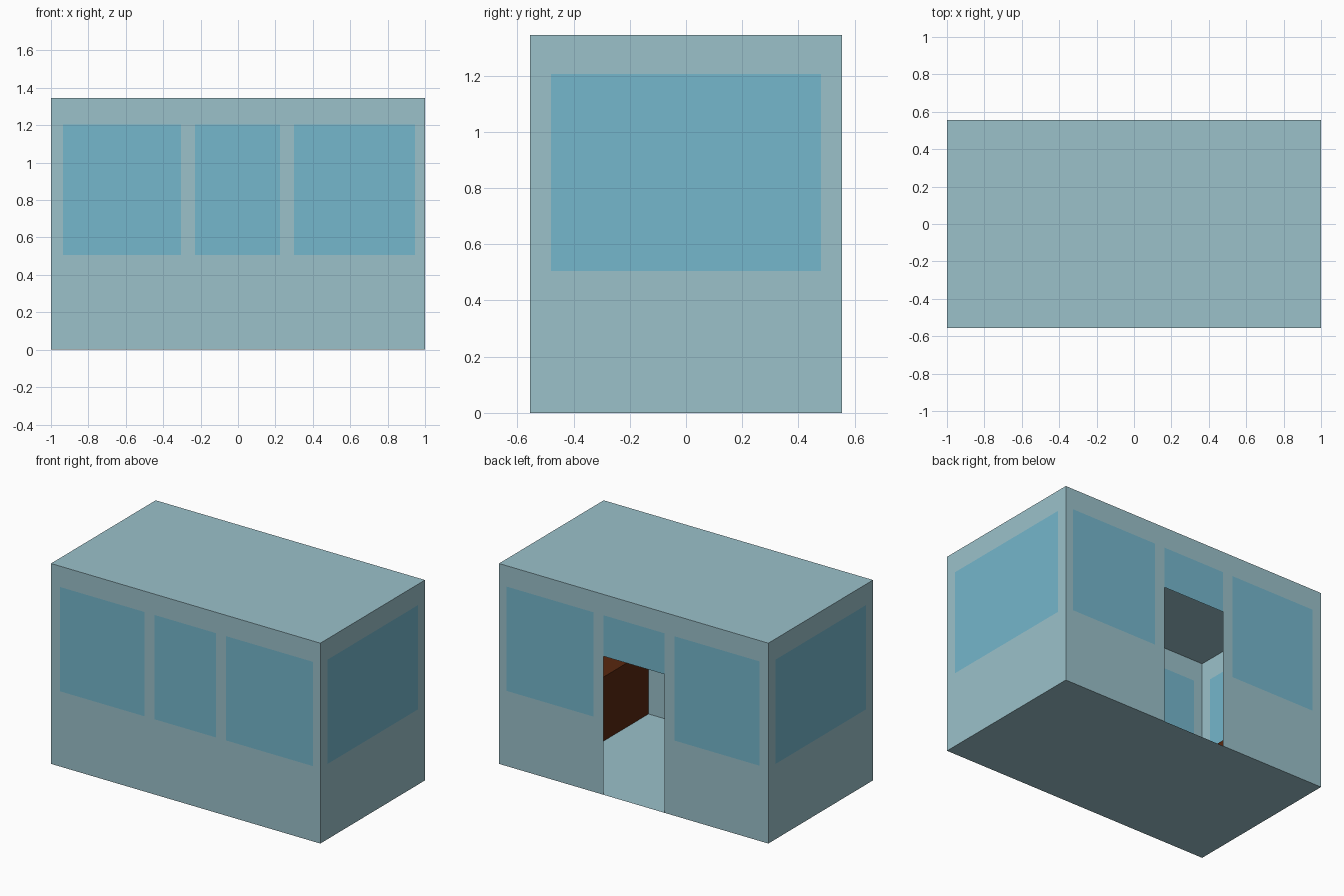
import bpy, bmesh
from mathutils import Vector

if "Cube" in bpy.data.objects:
    bpy.data.objects.remove(bpy.data.objects["Cube"])

W, D, H = 1.0, 0.555, 1.345          # half width, half depth, height
SILL, HEAD, DOOR = 0.505, 1.205, 0.93


def material(name, rgb):
    m = bpy.data.materials.new(name)
    lin = [(c / 255 / 12.92) if c < 11 else ((c / 255 + 0.055) / 1.055) ** 2.4 for c in rgb]
    m.diffuse_color = (*lin, 1)
    m.use_nodes = True
    m.node_tree.nodes["Principled BSDF"].inputs["Base Color"].default_value = m.diffuse_color
    return m


PANEL = material("panel", (155, 193, 202))
GLASS = material("glass", (117, 183, 204))
WOOD = material("wood", (88, 39, 15))


def sheet(name, us, vs, place, normal, mats, kind=lambda i, j: 0):
    """Flat panel cut on a grid; kind(i, j) gives a material slot or None for an opening."""
    bm = bmesh.new()
    for i in range(len(us) - 1):
        for j in range(len(vs) - 1):
            k = kind(i, j)
            if k is None:
                continue
            ring = [(us[i], vs[j]), (us[i + 1], vs[j]), (us[i + 1], vs[j + 1]), (us[i], vs[j + 1])]
            f = bm.faces.new([bm.verts.new(place(u, v)) for u, v in ring])
            f.material_index = k
            f.normal_update()
            if f.normal.dot(Vector(normal)) < 0:
                f.normal_flip()
    bmesh.ops.remove_doubles(bm, verts=bm.verts, dist=1e-4)
    me = bpy.data.meshes.new(name)
    bm.to_mesh(me)
    bm.free()
    for m in mats:
        me.materials.append(m)
    ob = bpy.data.objects.new(name, me)
    bpy.context.collection.objects.link(ob)
    return ob


both = [PANEL, GLASS]
xs = [-W, -0.935, -0.305, -0.23, 0.225, 0.30, 0.945, W]
zs = [0, SILL, HEAD, H]

# Front wall with three windows
sheet("front_wall", xs, zs, lambda u, v: (u, -D, v), (0, -1, 0), both,
      lambda i, j: int(j == 1 and i % 2 == 1))


# Back wall with two windows and a doorway under a glazed transom
def back_kind(i, j):
    if i == 3:
        return (None, None, 1, 0)[j]
    return int(j in (1, 2) and i % 2 == 1)


sheet("back_wall", xs, [0, SILL, DOOR, HEAD, H], lambda u, v: (u, D, v), (0, 1, 0), both, back_kind)

# Floor and roof
sheet("floor", [-W, W], [-D, D], lambda u, v: (u, v, 0), (0, 0, -1), [PANEL])
sheet("roof", [-W, W], [-D, D], lambda u, v: (u, v, H), (0, 0, 1), [PANEL])

for side, s in (("left", -1), ("right", 1)):
    # End wall with one wide window
    sheet(side + "_wall", [-D, -0.48, 0.48, D], zs, lambda u, v: (s * W, u, v), (s, 0, 0), both,
          lambda i, j: int(i == 1 and j == 1))
    # Built-in bench along the end wall
    sheet(side + "_bench_seat", [0.667, W], [-D, D], lambda u, v: (s * u, v, 0.43), (0, 0, 1), [WOOD])
    sheet(side + "_bench_front", [-D, D], [0, 0.43], lambda u, v: (s * 0.667, u, v), (-s, 0, 0), [WOOD])
